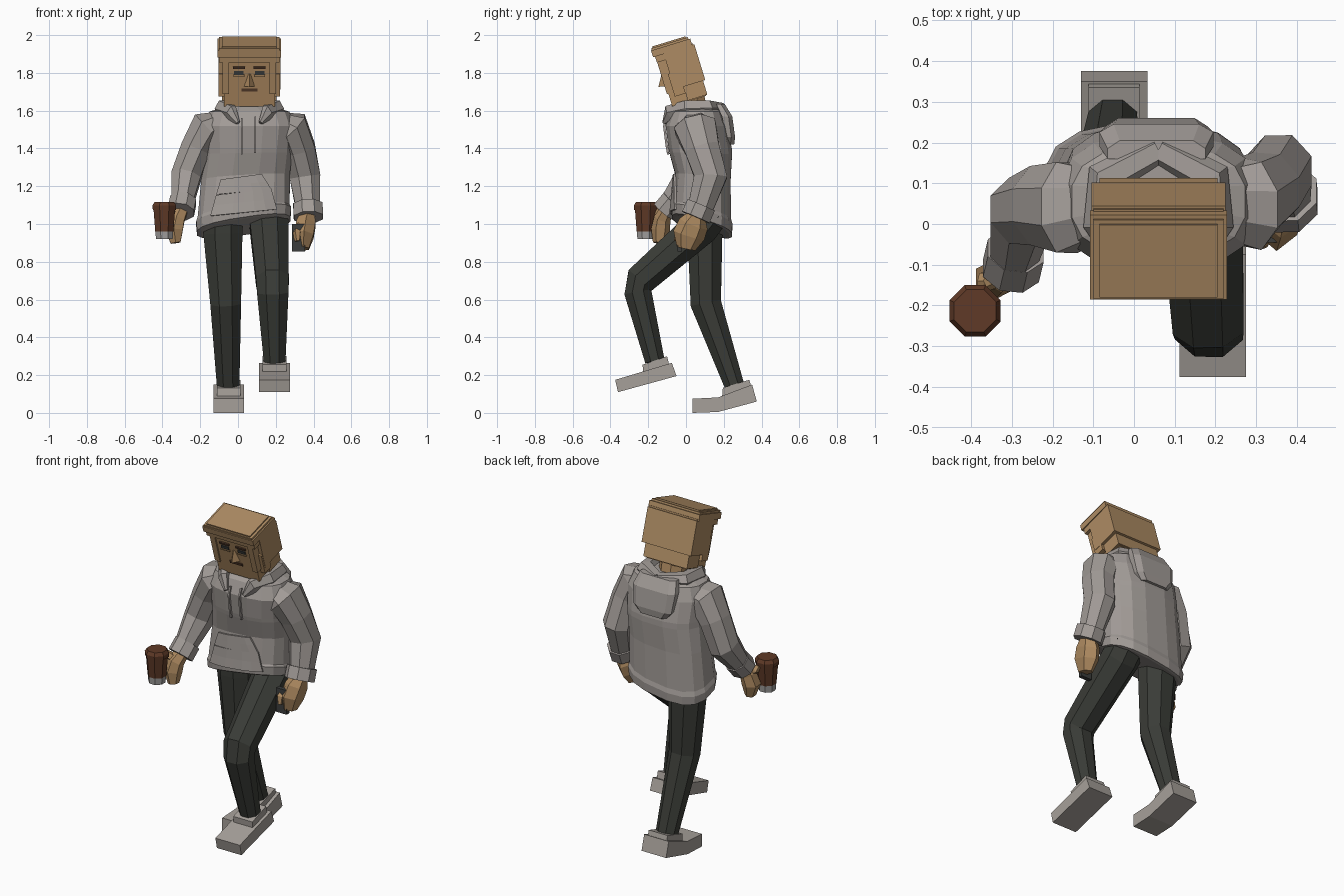
import bpy, bmesh, math
from mathutils import Vector, Matrix
from mathutils.bvhtree import BVHTree


def material(name, r, g, b):
    m = bpy.data.materials.new(name)
    m.diffuse_color = (r, g, b, 1)
    return m


GREY = material("hoodie grey", 0.36, 0.33, 0.31)
SHOE = material("shoe grey", 0.38, 0.35, 0.32)
DARK = material("trouser charcoal", 0.042, 0.045, 0.038)
SKIN = material("skin tan", 0.43, 0.26, 0.12)
HAIR = material("hair tan", 0.42, 0.26, 0.125)
BROWN = material("cup brown", 0.115, 0.042, 0.02)
PALE = material("cup base grey", 0.36, 0.35, 0.34)
BLACK = material("device grey", 0.045, 0.048, 0.046)
LIP = material("mouth brown", 0.09, 0.045, 0.025)


def finish(name, bm, mat, matrix=None):
    bmesh.ops.recalc_face_normals(bm, faces=bm.faces)
    if matrix:
        bm.transform(matrix)
    me = bpy.data.meshes.new(name)
    bm.to_mesh(me)
    bm.free()
    me.materials.append(mat)
    ob = bpy.data.objects.new(name, me)
    bpy.context.collection.objects.link(ob)
    return ob


def loft(rings):
    """Skin a list of equal rings and cap both ends."""
    bm = bmesh.new()
    vs = [[bm.verts.new(p) for p in ring] for ring in rings]
    n = len(vs[0])
    for a, b in zip(vs, vs[1:]):
        for i in range(n):
            j = (i + 1) % n
            bm.faces.new((a[i], a[j], b[j], b[i]))
    bm.faces.new(vs[0][::-1])
    bm.faces.new(vs[-1])
    return bm


def tube(name, pts, radii, sides, mat, ref=(1, 0, 0)):
    """Limb along a path; radii are (along ref, across ref)."""
    pts, ref, rings = [Vector(p) for p in pts], Vector(ref), []
    for i, p in enumerate(pts):
        t = (pts[min(i + 1, len(pts) - 1)] - pts[max(i - 1, 0)]).normalized()
        a = (ref - t * ref.dot(t)).normalized()
        b = t.cross(a)
        ring = []
        for k in range(sides):
            w = 2 * math.pi * (k + 0.5) / sides
            ring.append(p + a * radii[i][0] * math.cos(w) + b * radii[i][1] * math.sin(w))
        rings.append(ring)
    return finish(name, loft(rings), mat)


def prism(name, yz, x0, x1, mat, matrix=None):
    """Side profile extruded across x."""
    return finish(name, loft([[(x, y, z) for y, z in yz] for x in (x0, x1)]), mat, matrix)


def box(name, x, y, z, mat, matrix=None):
    return prism(name, [(y[0], z[0]), (y[1], z[0]), (y[1], z[1]), (y[0], z[1])], x[0], x[1], mat, matrix)


# --- hoodie body: stacked rounded sections, hem tilted ---
def torso_ring(z, cx, cy, rx, ry, tilt):
    ring = []
    for k in range(16):
        w = 2 * math.pi * (k + 0.5) / 16
        c, s = math.cos(w), math.sin(w)
        x = cx + rx * math.copysign(abs(c) ** 0.75, c)
        y = cy + ry * math.copysign(abs(s) ** 0.75, s)
        ring.append((x, y, z + tilt * (0.15 * x - 0.3 * (y - 0.1))))
    return ring


sections = [
    (0.975, 0.03, 0.085, 0.225, 0.145, 1), (0.98, 0.03, 0.085, 0.25, 0.16, 1),
    (1.03, 0.03, 0.085, 0.255, 0.163, 1), (1.05, 0.03, 0.085, 0.247, 0.156, 0.9),
    (1.24, 0.04, 0.09, 0.238, 0.148, 0.4), (1.37, 0.055, 0.078, 0.235, 0.168, 0.1),
    (1.40, 0.055, 0.075, 0.235, 0.17, 0), (1.52, 0.06, 0.055, 0.245, 0.165, 0),
    (1.595, 0.06, 0.055, 0.215, 0.135, 0), (1.625, 0.06, 0.06, 0.12, 0.10, 0)]
torso_bm = loft([torso_ring(*s) for s in sections])
torso_tree = BVHTree.FromBMesh(torso_bm)
finish("hoodie_body", torso_bm, GREY)


def front_patch(name, bottom, top, z0, z1, nx, nz, mat):
    """Raised cloth plate laid on the front of the hoodie."""
    bm, grid = bmesh.new(), []
    for j in range(nz + 1):
        f = j / nz
        row = []
        for i in range(nx + 1):
            g = i / nx
            xb = bottom[0] + (bottom[1] - bottom[0]) * g
            xt = top[0] + (top[1] - top[0]) * g
            x, z = xb + (xt - xb) * f, z0 + (z1 - z0) * f + 0.1 * (xb - 0.03)
            hit = torso_tree.ray_cast(Vector((x, -1, z)), Vector((0, 1, 0)))[0]
            row.append(bm.verts.new((x, (hit.y if hit else -0.06) - 0.008, z)))
        grid.append(row)
    for a, b in zip(grid, grid[1:]):
        for i in range(nx):
            bm.faces.new((a[i], a[i + 1], b[i + 1], b[i]))
    ob = finish(name, bm, mat)
    mod = ob.modifiers.new("thickness", "SOLIDIFY")
    mod.thickness, mod.offset = 0.012, 0


front_patch("pocket_lower", (-0.145, 0.205), (-0.115, 0.175), 1.06, 1.17, 6, 2, GREY)
front_patch("pocket_upper", (-0.115, 0.175), (-0.09, 0.125), 1.17, 1.25, 6, 2, GREY)
for x in (0.02, 0.09):
    front_patch("drawstring", (x - 0.005, x + 0.005), (x - 0.005, x + 0.005), 1.37, 1.56, 1, 4, GREY)

# --- hood: collar roll each side, hanging back flap ---
for s in (-1, 1):
    pts = [(0.06 + s * x, y, z) for x, y, z in
           ((0.06, -0.115, 1.535), (0.095, -0.085, 1.59), (0.14, 0.0, 1.61), (0.13, 0.11, 1.615), (0, 0.18, 1.61))]
    tube("hood_collar", pts, [(0.012, 0.012), (0.045, 0.03), (0.05, 0.045), (0.045, 0.05), (0.035, 0.04)],
         6, GREY, (0, 0, 1))
hood = []
for z, y0, y1, w in ((1.42, 0.225, 0.255, 0.09), (1.46, 0.215, 0.26, 0.125),
                     (1.57, 0.19, 0.245, 0.14), (1.635, 0.16, 0.205, 0.12)):
    hood.append([(0.055 - w, y0, z), (0.055 + w, y0, z), (0.055 + w, y1 - 0.02, z),
                 (0.055 + w * 0.75, y1, z), (0.055 - w * 0.75, y1, z), (0.055 - w, y1 - 0.02, z)])
finish("hood_flap", loft(hood), GREY)

# --- sleeves, cuffs and hands ---
tube("right_sleeve", [(-0.06, 0.05, 1.55), (-0.165, 0.04, 1.51), (-0.225, 0.045, 1.40), (-0.275, 0.03, 1.25),
                      (-0.295, -0.08, 1.11)],
     [(0.05, 0.08), (0.10, 0.12), (0.085, 0.105), (0.085, 0.095), (0.062, 0.065)], 8, GREY)
tube("right_cuff", [(-0.29, -0.065, 1.125), (-0.302, -0.115, 1.065)], [(0.075, 0.072)] * 2, 8, GREY)
tube("right_hand", [(-0.30, -0.10, 1.075), (-0.325, -0.125, 1.03), (-0.34, -0.135, 0.97), (-0.33, -0.14, 0.90)],
     [(0.04, 0.035), (0.05, 0.045), (0.055, 0.05), (0.03, 0.035)], 6, SKIN)
tube("right_thumb", [(-0.33, -0.13, 1.04), (-0.365, -0.14, 1.06), (-0.375, -0.15, 1.08)],
     [(0.025, 0.025), (0.025, 0.025), (0.014, 0.014)], 5, SKIN, (0, 1, 0))
tube("left_sleeve", [(0.18, 0.05, 1.55), (0.285, 0.05, 1.51), (0.325, 0.085, 1.40), (0.355, 0.13, 1.25),
                     (0.37, 0.075, 1.08)],
     [(0.05, 0.08), (0.10, 0.12), (0.09, 0.10), (0.088, 0.095), (0.068, 0.072)], 8, GREY)
tube("left_cuff", [(0.37, 0.08, 1.10), (0.373, 0.052, 1.035)], [(0.084, 0.085)] * 2, 8, GREY)
tube("left_hand", [(0.37, 0.06, 1.05), (0.36, 0.04, 1.0), (0.35, 0.015, 0.94), (0.345, 0.0, 0.87)],
     [(0.045, 0.045), (0.058, 0.08), (0.058, 0.085), (0.035, 0.05)], 6, SKIN)
tube("left_thumb", [(0.325, 0.0, 0.99), (0.31, -0.04, 0.95), (0.315, -0.05, 0.91)],
     [(0.025, 0.025), (0.024, 0.024), (0.014, 0.014)], 5, SKIN)
box("phone", (0.285, 0.355), (-0.045, -0.02), (0.855, 1.0), BLACK)

# --- cup: base band, sleeve and lid ---
for name, mat, profile in (
        ("cup_base", PALE, ((0.92, 0.048), (0.962, 0.051))),
        ("cup_body", BROWN, ((0.96, 0.052), (1.08, 0.062))),
        ("cup_lid", BROWN, ((1.075, 0.066), (1.098, 0.068), (1.117, 0.056)))):
    tube(name, [(-0.39, -0.213, z) for z, r in profile], [(r, r) for z, r in profile], 8, mat)

# --- trousers and shoes ---
tube("right_leg", [(-0.08, 0.10, 1.08), (-0.08, 0.10, 0.95), (-0.065, 0.105, 0.58), (-0.052, 0.258, 0.14)],
     [(0.112, 0.10), (0.112, 0.10), (0.088, 0.088), (0.064, 0.056)], 8, DARK)
tube("left_leg", [(0.16, 0.14, 1.06), (0.165, 0.08, 0.985), (0.182, -0.245, 0.70), (0.184, -0.255, 0.64),
                  (0.194, -0.165, 0.275)],
     [(0.11, 0.10), (0.11, 0.105), (0.094, 0.088), (0.09, 0.078), (0.062, 0.056)], 8, DARK)
prism("right_shoe", [(0.035, 0), (0.035, 0.075), (0.17, 0.082), (0.35, 0.15), (0.375, 0.06), (0.17, 0.005)],
      -0.13, 0.033, SHOE)
prism("right_shoe_collar", [(0.19, 0.07), (0.195, 0.133), (0.335, 0.175), (0.348, 0.13)], -0.112, 0.013, SHOE)
prism("left_shoe", [(-0.375, 0.175), (-0.36, 0.11), (-0.05, 0.195), (-0.075, 0.265)], 0.112, 0.275, SHOE)
prism("left_shoe_collar", [(-0.225, 0.2), (-0.23, 0.255), (-0.10, 0.30), (-0.085, 0.24)], 0.13, 0.257, SHOE)

# --- head: built upright, then pitched forward ---
HEAD = Matrix.Translation((0.06, 0.02, 1.62)) @ Matrix.Rotation(math.radians(17), 4, "X")
tube("neck", [(0.06, 0.05, 1.54), (0.06, 0.02, 1.69)], [(0.08, 0.08)] * 2, 8, SKIN)
box("head", (-0.135, 0.135), (-0.088, 0.10), (0.03, 0.33), SKIN, HEAD)
box("hair_shell", (-0.164, 0.164), (-0.05, 0.12), (0.112, 0.31), HAIR, HEAD)
box("hair_nape", (-0.145, 0.145), (0.0, 0.108), (0.035, 0.13), HAIR, HEAD)
for z0, z1, w, y0, y1 in ((0.275, 0.318, 0.16, -0.098, 0.113), (0.308, 0.345, 0.168, -0.109, 0.108),
                          (0.34, 0.356, 0.16, -0.105, 0.098), (0.35, 0.364, 0.145, -0.098, 0.088)):
    box("hair_top_layer", (-w, w), (y0, y1), (z0, z1), HAIR, HEAD)
for s in (-1, 1):
    def mirror(a, b):
        return sorted((s * a, s * b))
    box("sideburn", mirror(0.108, 0.142), (-0.096, 0), (0.10, 0.30), HAIR, HEAD)
    box("ear", mirror(0.13, 0.162), (-0.06, 0.0), (0.075, 0.2), SKIN, HEAD)
    box("eyebrow", mirror(0.022, 0.086), (-0.096, -0.087), (0.238, 0.25), LIP, HEAD)
    box("eye", mirror(0.03, 0.08), (-0.093, -0.087), (0.206, 0.226), BLACK, HEAD)
    box("lower_eyelid", mirror(0.026, 0.084), (-0.096, -0.087), (0.196, 0.206), SKIN, HEAD)
box("mouth", (-0.042, 0.042), (-0.093, -0.087), (0.113, 0.129), LIP, HEAD)

# nose: small wedge widening downwards
nose = [[(-0.008, -0.085, 0.21), (0.008, -0.085, 0.21), (0, -0.092, 0.21)],
        [(-0.03, -0.085, 0.14), (0.03, -0.085, 0.14), (0, -0.128, 0.15)]]
finish("nose", loft(nose), SKIN, HEAD)
